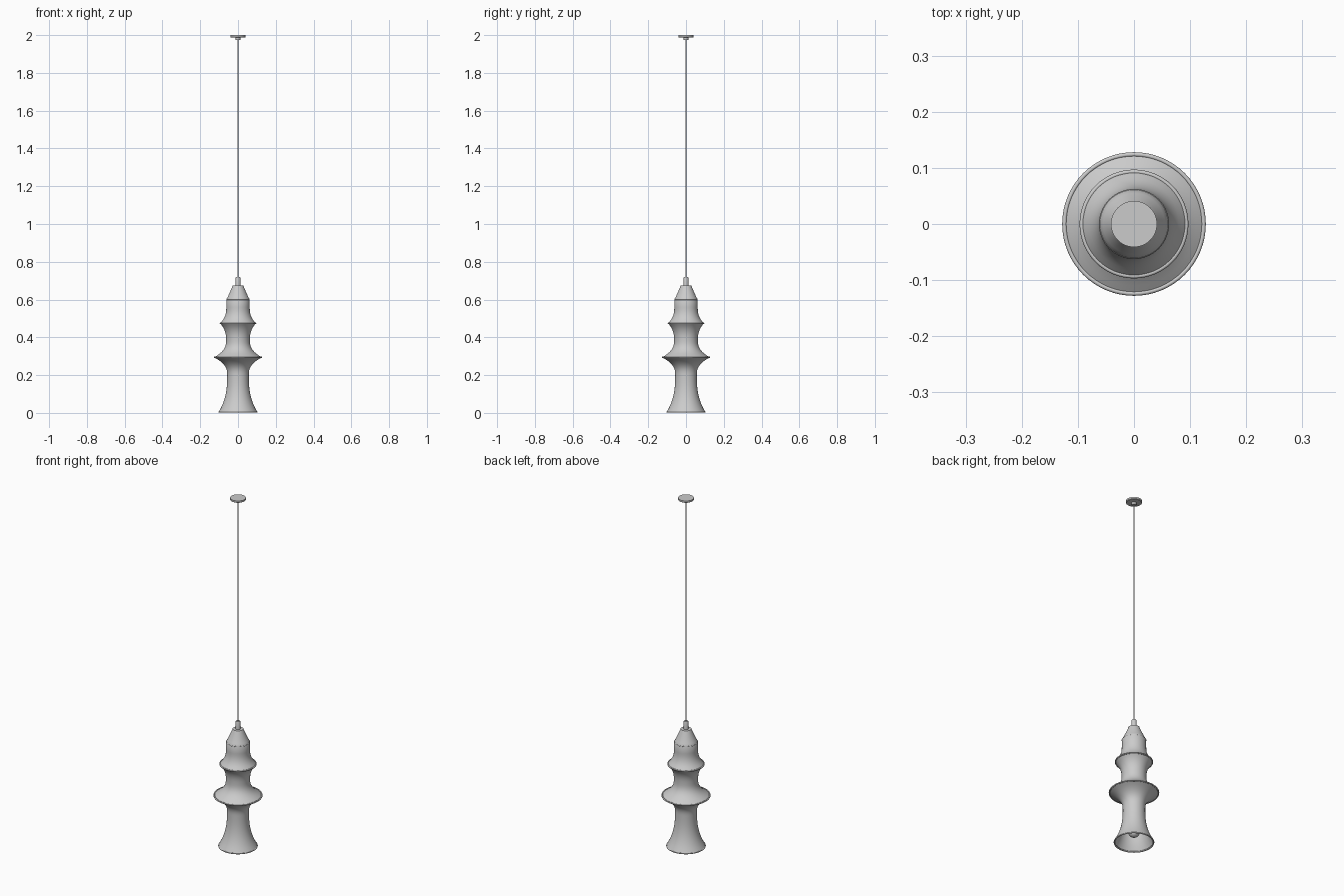
import bpy, math

if "Cube" in bpy.data.objects:
    bpy.data.objects.remove(bpy.data.objects["Cube"])


def lathe(name, pts, seg=64, angle=35):
    """Revolve (radius, z) points around the z axis."""
    verts, faces, rings = [], [], []
    for r, z in pts:
        if r == 0:
            rings.append([len(verts)] * seg)
            verts.append((0, 0, z))
        else:
            rings.append(list(range(len(verts), len(verts) + seg)))
            verts += [(r * math.cos(2 * math.pi * i / seg),
                       r * math.sin(2 * math.pi * i / seg), z) for i in range(seg)]
    for a, b in zip(rings, rings[1:]):
        for i in range(seg):
            j = (i + 1) % seg
            faces.append(list(dict.fromkeys((a[i], a[j], b[j], b[i]))))
    me = bpy.data.meshes.new(name)
    me.from_pydata(verts, [], faces)
    ob = bpy.data.objects.new(name, me)
    bpy.context.collection.objects.link(ob)
    bpy.ops.object.select_all(action='DESELECT')
    ob.select_set(True)
    bpy.context.view_layer.objects.active = ob
    bpy.ops.object.shade_smooth_by_angle(angle=math.radians(angle))
    return ob


def flare(r0, z0, r1, z1, n=10, power=2.6):
    """Stretched fabric curve: tube (r0, z0) sweeping out to ring (r1, z1)."""
    return [(r0 + (r1 - r0) * (i / n) ** power, z0 + (z1 - z0) * i / n)
            for i in range(n + 1)]


# Stretched fabric shade, open at the bottom
profile = flare(0.057, 0.20, 0.101, 0.007)[::-1]
profile += flare(0.057, 0.20, 0.125, 0.293)[1:]
profile += flare(0.063, 0.385, 0.125, 0.295)[::-1][1:]
profile += flare(0.063, 0.385, 0.094, 0.473)[1:]
profile += flare(0.062, 0.56, 0.094, 0.475)[::-1][1:]
profile += [(0.062, 0.60), (0.055, 0.613), (0.046, 0.632),
            (0.036, 0.655), (0.028, 0.675), (0.012, 0.675)]
lathe("shade", profile)

# Hoops that stretch the fabric
for name, r, z in (("bottom_hoop", 0.099, 0.005), ("middle_hoop", 0.124, 0.294),
                   ("upper_hoop", 0.093, 0.474), ("top_hoop", 0.060, 0.60)):
    bpy.ops.mesh.primitive_torus_add(major_radius=r, minor_radius=0.004 if z < 0.5 else 0.0025,
                                     major_segments=64, minor_segments=8, location=(0, 0, z))
    bpy.context.object.name = name
    bpy.ops.object.shade_smooth_by_angle(angle=math.radians(60))

# Cord grip on top of the shade
lathe("cord_grip", [(0, 0.67), (0.013, 0.67), (0.013, 0.715), (0.011, 0.72), (0, 0.72)], 32)

# Suspension cord
lathe("cord", [(0, 0.715), (0.003, 0.715), (0.003, 1.98), (0, 1.98)], 16)

# Ceiling canopy with its small collar
lathe("canopy", [(0, 1.975), (0.012, 1.975), (0.012, 1.988), (0.038, 1.988),
                 (0.041, 1.991), (0.041, 2.0), (0, 2.0)], 48)

# Lamp bulb inside the lower flare
lathe("bulb", [(0.03 * math.sin(math.pi * i / 14), 0.065 - 0.03 * math.cos(math.pi * i / 14))
               for i in range(12)] + [(0.014, 0.12), (0, 0.12)], 32)
lathe("bulb_stem", [(0, 0.12), (0.005, 0.12), (0.005, 0.672), (0, 0.672)], 16)
